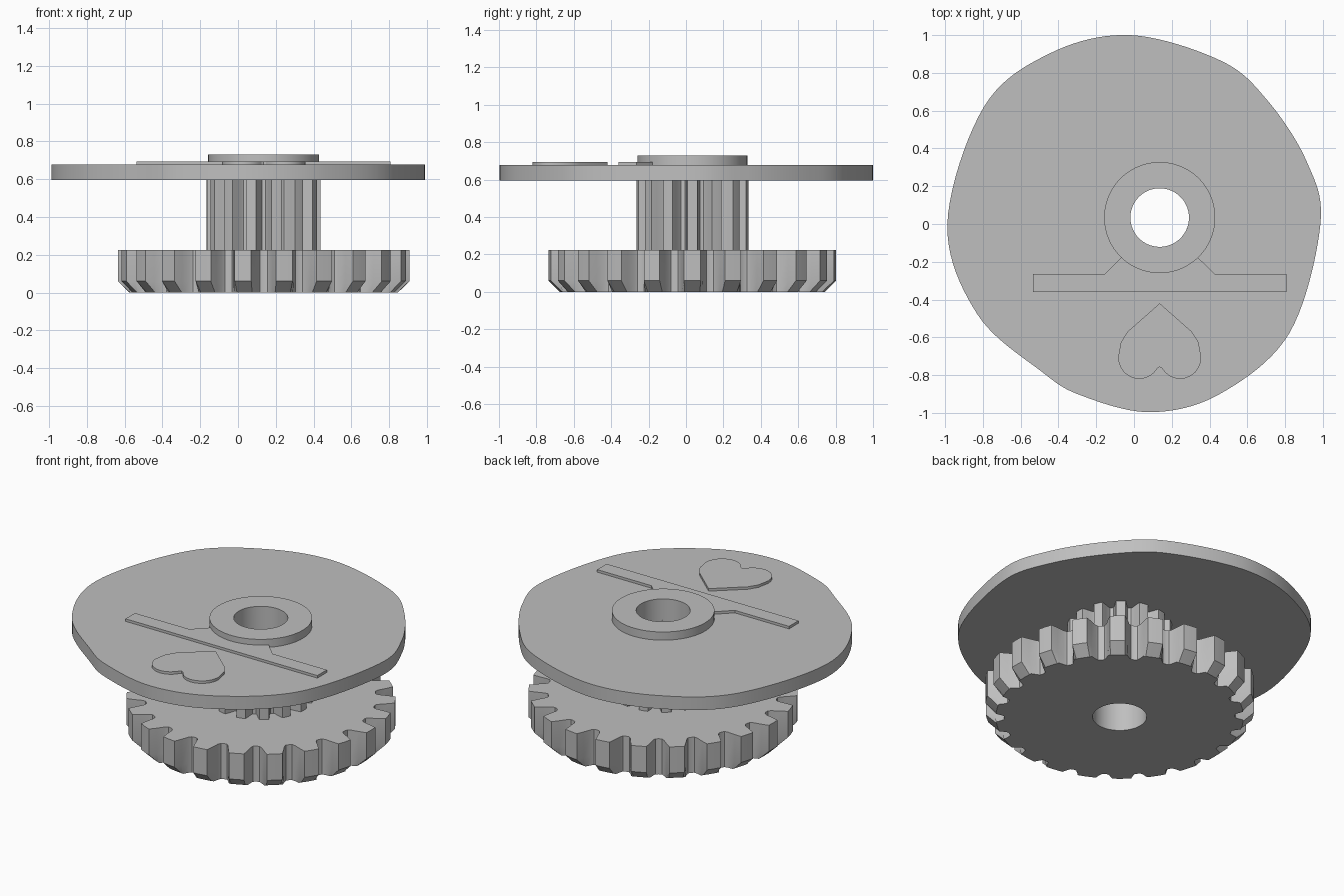
import bpy, bmesh
from math import sin, cos, pi, radians, atan2
from mathutils import Vector

cube = bpy.data.objects.get("Cube")
if cube:
    bpy.data.objects.remove(cube, do_unlink=True)

AXIS = Vector((0.136, 0.034))
HOLE = 0.155

grey = bpy.data.materials.new("plain_grey")
grey.use_nodes = True
COLOUR = (0.52, 0.52, 0.52, 1)
grey.diffuse_color = COLOUR
grey.node_tree.nodes["Principled BSDF"].inputs["Base Color"].default_value = COLOUR


def finish(name, bm):
    bmesh.ops.recalc_face_normals(bm, faces=bm.faces)
    mesh = bpy.data.meshes.new(name)
    bm.to_mesh(mesh)
    bm.free()
    mesh.materials.append(grey)
    ob = bpy.data.objects.new(name, mesh)
    bpy.context.collection.objects.link(ob)
    bpy.ops.object.select_all(action='DESELECT')
    ob.select_set(True)
    bpy.context.view_layer.objects.active = ob
    bpy.ops.object.shade_smooth_by_angle(angle=radians(25))
    return ob


def bored_solid(name, layers):
    """Stack of (outline, z) layers with a round bore; outlines are polar about the axis."""
    low, high = layers[0], layers[-1]
    bore = lambda outline: [(a, HOLE) for a, r in outline]
    rings = [(bore(low[0]), low[1])] + layers + [(bore(high[0]), high[1])]
    bm = bmesh.new()
    loops = [[bm.verts.new((AXIS.x + r * cos(a), AXIS.y + r * sin(a), z))
              for a, r in outline] for outline, z in rings]
    for k, ring in enumerate(loops):
        above = loops[(k + 1) % len(loops)]
        for i in range(len(ring)):
            j = (i + 1) % len(ring)
            bm.faces.new((ring[i], ring[j], above[j], above[i]))
    return finish(name, bm)


def plate(name, points, z0, z1):
    bm = bmesh.new()
    face = bm.faces.new([bm.verts.new((x, y, z0)) for x, y in points])
    top = bmesh.ops.extrude_face_region(bm, geom=[face], use_keep_orig=True)
    verts = [g for g in top["geom"] if isinstance(g, bmesh.types.BMVert)]
    bmesh.ops.translate(bm, vec=(0, 0, z1 - z0), verts=verts)
    return finish(name, bm)


def gear_outline(teeth, root, tip):
    half = [(0.4, 0.03), (0.34, 0.18), (0.27, 0.6), (0.2, 1)]
    tooth = [(-0.5, 0)] + [(-f, h) for f, h in half] + [(0, 1)] + half[::-1]
    return [((t + f) * 2 * pi / teeth, root + (tip - root) * h)
            for t in range(teeth) for f, h in tooth]


def circle(radius, n=96):
    return [(2 * pi * i / n, radius) for i in range(n)]


# Large gear with its lower tooth tips bevelled
teeth = gear_outline(22, 0.66, 0.772)
bevelled = [(a, min(r, 0.71)) for a, r in teeth]
bored_solid("large_gear", [(bevelled, 0), (teeth, 0.06), (teeth, 0.225)])

# Pinion between the gear and the cam
pinion = gear_outline(14, 0.225, 0.302)
bored_solid("pinion", [(pinion, 0.225), (pinion, 0.595)])

# Cam disc: smooth closed curve through polar control points
control = [(0, 0.987), (20, 0.972), (43, 0.963), (62, 0.979), (91, 1.0), (116, 1.007),
           (142, 1.008), (180, 0.988), (210, 0.957), (238, 0.922), (253, 0.95),
           (275, 1.0), (297, 1.008), (325, 1.005)]
ctrl = [Vector((r * cos(radians(a)), r * sin(radians(a)))) for a, r in control]
cam = []
for i in range(len(ctrl)):
    p0, p1, p2, p3 = (ctrl[(i + k) % len(ctrl)] for k in (-1, 0, 1, 2))
    for s in range(10):
        t = s / 10
        p = 0.5 * (2 * p1 + (p2 - p0) * t + (2 * p0 - 5 * p1 + 4 * p2 - p3) * t * t
                   + (3 * p1 - p0 - 3 * p2 + p3) * t ** 3) - AXIS
        cam.append((atan2(p.y, p.x), p.length))
bored_solid("cam_disc", [(cam, 0.595), (cam, 0.678)])

# Raised collar round the bore
bored_solid("collar", [(circle(0.294), 0.678), (circle(0.294), 0.73)])

# Raised pointer bar with its sloped neck reaching under the collar
side = [(0.672, -0.36), (0.672, -0.265), (0.292, -0.265), (0.2, -0.175)]
bar = [(AXIS.x + x, y) for x, y in side] + [(AXIS.x - x, y) for x, y in side[::-1]]
plate("pointer_bar", bar, 0.678, 0.694)

# Raised heart, point towards the bore
lobe = [(0.108 + 0.112 * cos(radians(a)), -0.705 + 0.115 * sin(radians(a)))
        for a in range(0, -151, -15)]
half = [(0, -0.42), (0.17, -0.57), (0.205, -0.625)] + lobe
heart = [(AXIS.x + x, y) for x, y in half + [(0, -0.757)]]
heart += [(AXIS.x - x, y) for x, y in half[:0:-1]]
plate("heart", heart, 0.678, 0.694)
